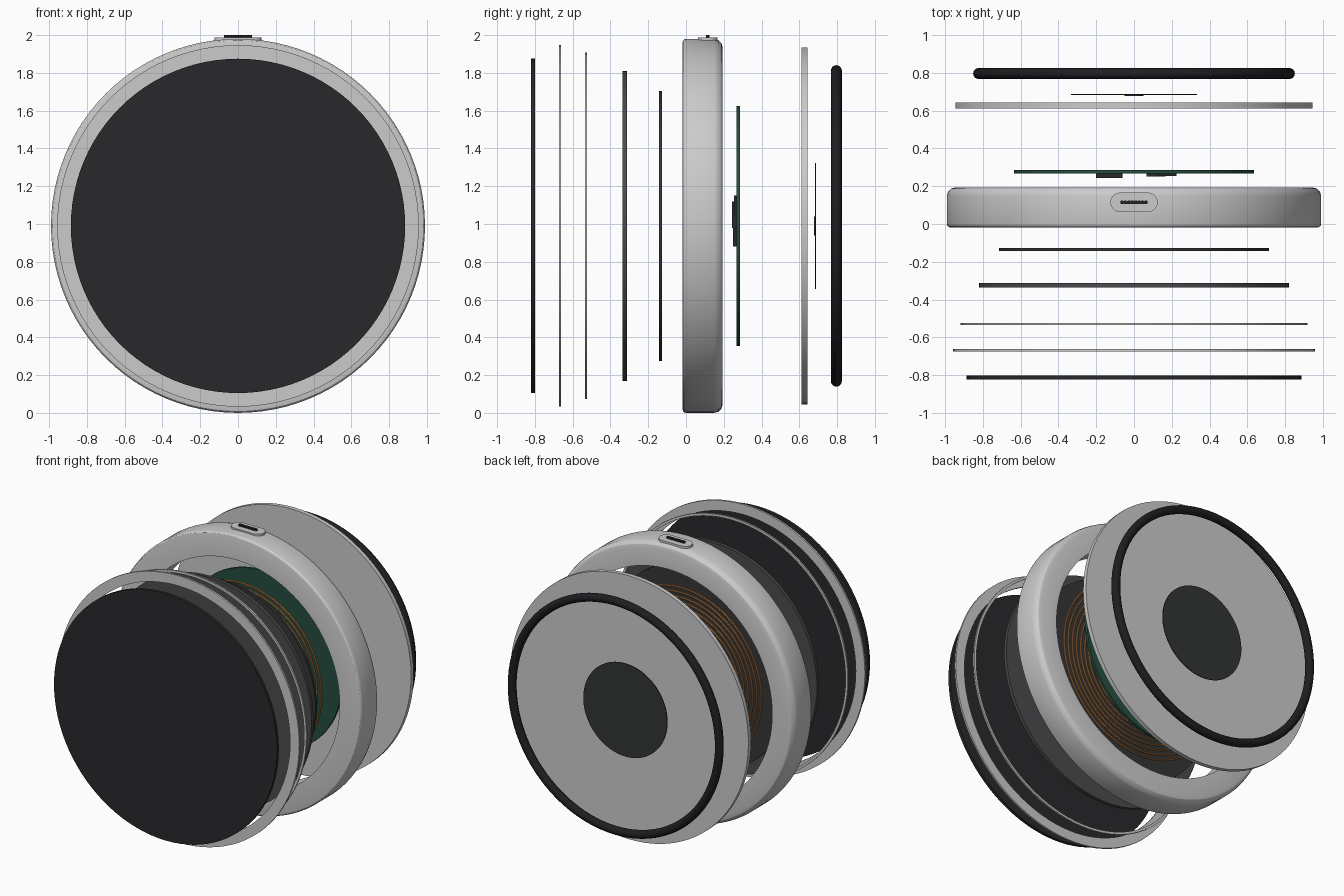
import bpy, bmesh, math
from mathutils import Vector

if "Cube" in bpy.data.objects:
    bpy.data.objects.remove(bpy.data.objects["Cube"])

CZ = 0.99      # height of the common axis
SEG = 96


def material(name, rgb):
    m = bpy.data.materials.new(name)
    m.diffuse_color = (*rgb, 1)
    m.use_nodes = True
    m.node_tree.nodes["Principled BSDF"].inputs["Base Color"].default_value = m.diffuse_color
    return m


BLACK = material("black", (0.022, 0.022, 0.025))
RUBBER = material("rubber", (0.013, 0.013, 0.016))
DARK = material("dark_grey", (0.07, 0.07, 0.075))
FERRITE = material("ferrite", (0.035, 0.036, 0.038))
GREEN = material("board_green", (0.018, 0.075, 0.052))
COPPER = material("copper", (0.45, 0.19, 0.06))
WHITE = material("white", (0.9, 0.9, 0.9))
PAD = material("pad", (0.03, 0.036, 0.034))


def finish(name, bm, mat=None):
    bmesh.ops.remove_doubles(bm, verts=bm.verts, dist=1e-6)
    bmesh.ops.recalc_face_normals(bm, faces=bm.faces)
    me = bpy.data.meshes.new(name)
    bm.to_mesh(me)
    bm.free()
    ob = bpy.data.objects.new(name, me)
    bpy.context.collection.objects.link(ob)
    if mat:
        me.materials.append(mat)
    bpy.ops.object.select_all(action='DESELECT')
    ob.select_set(True)
    bpy.context.view_layer.objects.active = ob
    bpy.ops.object.shade_smooth_by_angle(angle=math.radians(30))
    return ob


def lathe(name, loops, mat=None):
    """Revolve closed (radius, y) profiles round the y axis at height CZ."""
    bm = bmesh.new()
    for prof in loops:
        rings = []
        for i in range(SEG):
            a = 2 * math.pi * i / SEG
            rings.append([bm.verts.new((r * math.cos(a), y, CZ + r * math.sin(a)))
                          for r, y in prof])
        n = len(prof)
        for i in range(SEG):
            p, q = rings[i], rings[(i + 1) % SEG]
            for j in range(n):
                k = (j + 1) % n
                bm.faces.new((p[j], p[k], q[k], q[j]))
    return finish(name, bm, mat)


def disc(name, y, r, t, mat=None):
    bm = bmesh.new()
    ends = []
    for yy in (y - t / 2, y + t / 2):
        vs = [bm.verts.new((r * math.cos(2 * math.pi * i / SEG), yy,
                            CZ + r * math.sin(2 * math.pi * i / SEG))) for i in range(SEG)]
        bm.faces.new(vs)
        ends.append(vs)
    for i in range(SEG):
        k = (i + 1) % SEG
        bm.faces.new((ends[0][i], ends[0][k], ends[1][k], ends[1][i]))
    return finish(name, bm, mat)


def annulus(name, y, r_out, r_in, t, mat=None):
    a, b = y - t / 2, y + t / 2
    return lathe(name, [[(r_out, a), (r_out, b), (r_in, b), (r_in, a)]], mat)


def tube_profile(major, y, minor, n):
    return [(major + minor * math.cos(2 * math.pi * i / n),
             y + minor * math.sin(2 * math.pi * i / n)) for i in range(n)]


def box(name, x0, x1, y0, y1, z0, z1, mat):
    bm = bmesh.new()
    bmesh.ops.create_cube(bm, size=1)
    for v in bm.verts:
        v.co = Vector(((x0 + x1) / 2 + v.co.x * (x1 - x0),
                       (y0 + y1) / 2 + v.co.y * (y1 - y0),
                       (z0 + z1) / 2 + v.co.z * (z1 - z0)))
    return finish(name, bm, mat)


def stadium(name, half_x, half_y, yc, z0, z1, mat=None):
    """Upright slab with rounded ends."""
    bm = bmesh.new()
    pts = []
    for side in (1, -1):
        for i in range(17):
            a = -math.pi / 2 + math.pi * i / 16 + (0 if side == 1 else math.pi)
            pts.append((side * (half_x - half_y) + half_y * math.cos(a),
                        yc + half_y * math.sin(a)))
    f = bm.faces.new([bm.verts.new((x, y, z0)) for x, y in pts])
    ext = bmesh.ops.extrude_face_region(bm, geom=[f])
    for g in ext["geom"]:
        if isinstance(g, bmesh.types.BMVert):
            g.co.z = z1
    return finish(name, bm, mat)


# front stack
disc("front_cover", -0.811, 0.885, 0.021, BLACK)
annulus("trim_ring", -0.667, 0.957, 0.885, 0.013)
annulus("light_ring", -0.529, 0.917, 0.900, 0.012, WHITE)
disc("heat_spreader", -0.325, 0.82, 0.024, DARK)
disc("ferrite_sheet", -0.135, 0.715, 0.017, FERRITE)

# charging coil inside the body
lathe("coil", [tube_profile(0.63 - 0.035 * i, 0.045, 0.008, 8) for i in range(10)], COPPER)

# main body ring: small front round, larger back round
body = [(0.82, -0.018)]
for cr, cy, rad, start in ((0.972, 0.0, 0.018, -90), (0.945, 0.149, 0.045, 0)):
    for i in range(4):
        a = math.radians(start + 30 * i)
        body.append((cr + rad * math.cos(a), cy + rad * math.sin(a)))
body.append((0.82, 0.194))
lathe("body_ring", [body])

# connector on top of the body
stadium("port_plate", 0.125, 0.051, 0.115, 1.95, 1.988)
stadium("port_slot", 0.072, 0.008, 0.115, 1.975, 1.993, BLACK)
for i in range(8):
    bm = bmesh.new()
    bmesh.ops.create_cone(bm, cap_ends=True, segments=12, radius1=0.01, radius2=0.01, depth=0.03)
    bmesh.ops.translate(bm, verts=bm.verts, vec=(-0.063 + 0.018 * i, 0.115, 1.985))
    finish(f"port_pin_{i + 1}", bm, BLACK)

# circuit board with chips on its front
disc("circuit_board", 0.276, 0.635, 0.018, GREEN)
box("chip_large", -0.20, -0.06, 0.243, 0.268, 0.98, 1.12, BLACK)
box("chip_medium", 0.067, 0.167, 0.25, 0.268, 0.88, 0.98, BLACK)
box("chip_small", 0.125, 0.225, 0.255, 0.268, 1.05, 1.15, BLACK)

# back stack
disc("back_plate", 0.627, 0.945, 0.03)
disc("back_pad", 0.686, 0.333, 0.006, PAD)
disc("pad_boss", 0.681, 0.05, 0.006, PAD)
lathe("rubber_foot_ring", [tube_profile(0.822, 0.796, 0.029, 16)], RUBBER)
